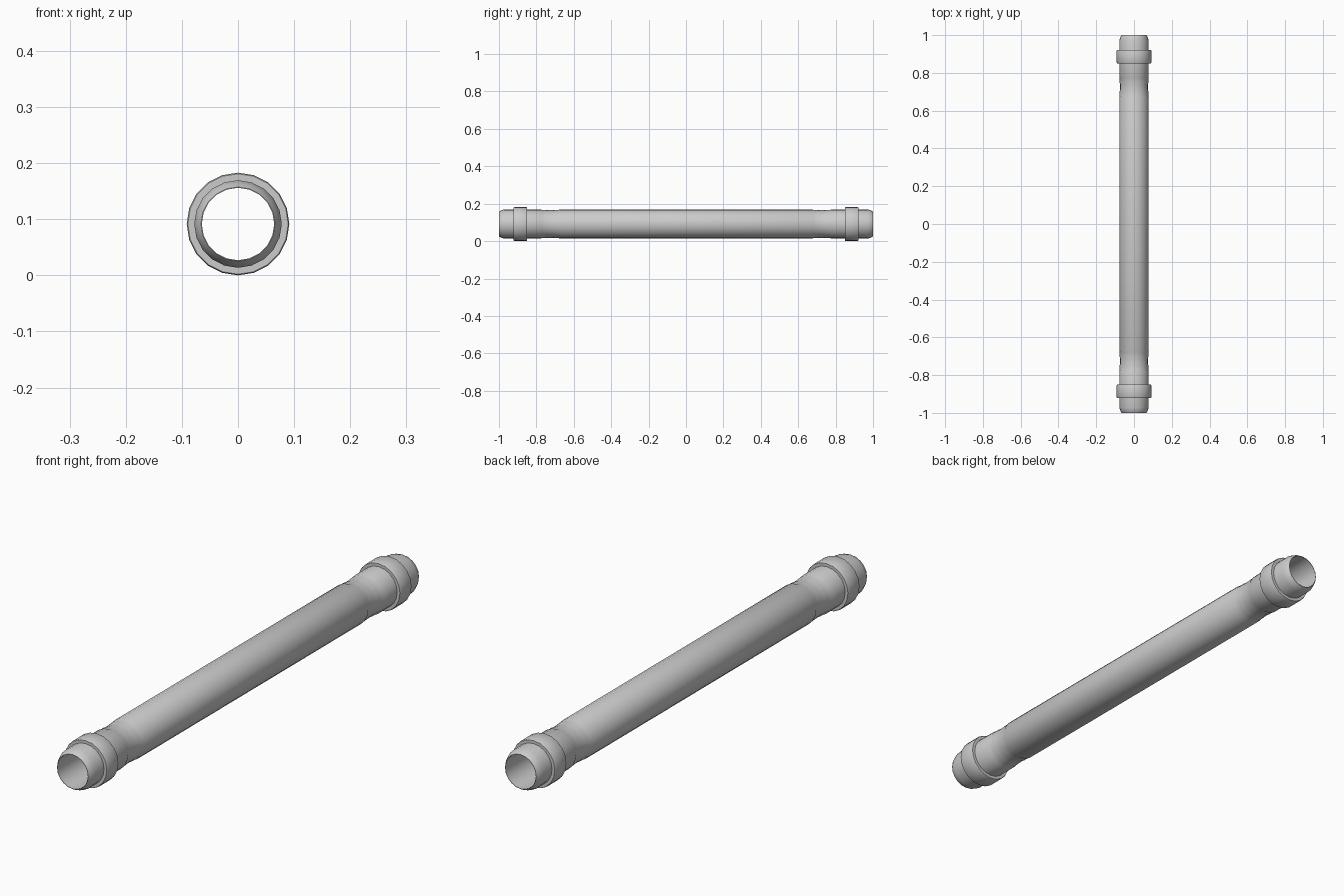
import bpy, bmesh, math

if "Cube" in bpy.data.objects:
    bpy.data.objects.remove(bpy.data.objects["Cube"])

AXIS_Z = 0.0915
SIDES = 20

def lathe(name, profile, closed=True):
    """Revolve (y, radius) points about the long axis."""
    bm = bmesh.new()
    rings = []
    for y, r in profile:
        rings.append([bm.verts.new((r * math.sin(2 * math.pi * i / SIDES), y,
                                    AXIS_Z + r * math.cos(2 * math.pi * i / SIDES)))
                      for i in range(SIDES)])
    count = len(rings) if closed else len(rings) - 1
    for k in range(count):
        a, b = rings[k], rings[(k + 1) % len(rings)]
        for i in range(SIDES):
            j = (i + 1) % SIDES
            bm.faces.new((a[i], a[j], b[j], b[i]))
    bmesh.ops.recalc_face_normals(bm, faces=bm.faces)
    mesh = bpy.data.meshes.new(name)
    bm.to_mesh(mesh)
    bm.free()
    obj = bpy.data.objects.new(name, mesh)
    bpy.context.collection.objects.link(obj)
    bpy.ops.object.select_all(action='DESELECT')
    obj.select_set(True)
    bpy.context.view_layer.objects.active = obj
    bpy.ops.object.shade_smooth_by_angle(angle=math.radians(30))
    return obj

# Hollow tube: outer half profile with waisted neck and chamfered mouth, mirrored
half = [(0.675, 0.078), (0.68, 0.0755), (0.705, 0.0755), (0.715, 0.074),
        (0.738, 0.074), (0.748, 0.0755), (0.772, 0.0755), (0.777, 0.078),
        (0.972, 0.078), (0.99, 0.072), (1.0, 0.066)]
outer = [(-y, r) for y, r in reversed(half)] + half
bore = [(1.0, 0.0645), (-1.0, 0.0645)]
lathe("tube", outer + bore)

# Raised collars near both ends
for side, s in (("front", -1), ("back", 1)):
    lathe(side + "_collar", [(s * y, r) for y, r in (
        (0.851, 0.076), (0.851, 0.0895), (0.855, 0.0915),
        (0.917, 0.0915), (0.921, 0.0895), (0.921, 0.076))])
